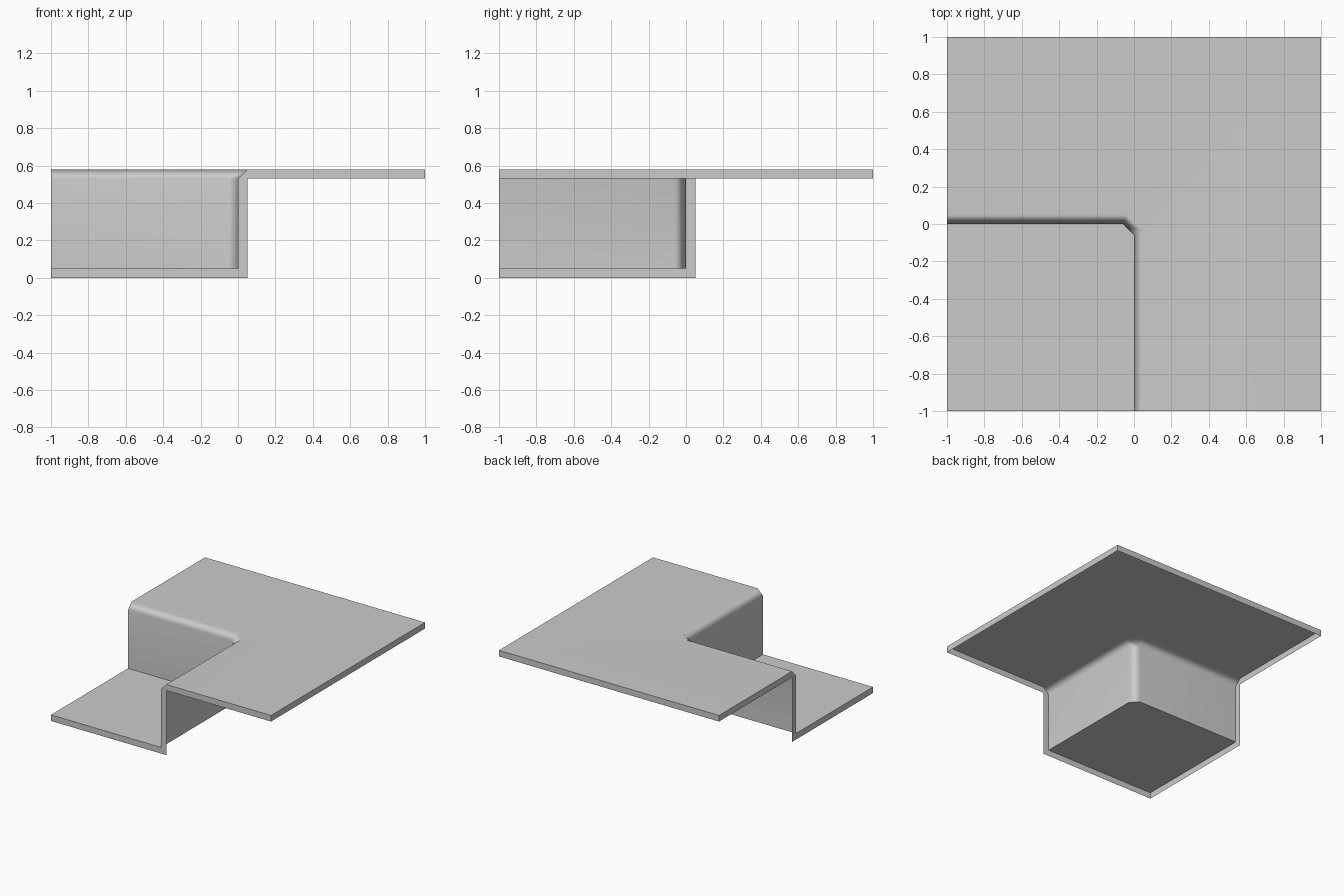
import bpy
import bmesh
import math

cube = bpy.data.objects.get("Cube")
if cube:
    bpy.data.objects.remove(cube, do_unlink=True)

# Main dimensions
T = 0.05                 # rim depth and chamfer width
TOP = 0.58               # upper plate height
LIP = TOP - T
CUT = 0.06               # cut across the vertical wall corner

grey = bpy.data.materials.new("plain_grey")
grey.use_nodes = True
colour = (0.6, 0.6, 0.6, 1)
grey.diffuse_color = colour
grey.node_tree.nodes["Principled BSDF"].inputs["Base Color"].default_value = colour

bm = bmesh.new()


def face(points):
    return bm.faces.new([bm.verts.new(p) for p in points])


def raised(path, z):
    return [(x, y, z) for x, y in path]


def bridge(a, b):
    for i in range(len(a) - 1):
        face([a[i], a[i + 1], b[i + 1], b[i]])


# Wall path with its cut corner, and the chamfer's upper path
wall = [(-1, 0), (-CUT, 0), (0, -CUT), (0, -1)]
inner = T - CUT * 0.6
brim = [(-1, T), (-CUT + T * 0.4, T), (T, -CUT + T * 0.4), (T, -1)]

# Sunken floor, walls, chamfer and L-shaped plate
floor = face(raised(wall + [(-1, -1)], T))
bridge(raised(wall, T), raised(wall, LIP))
bridge(raised(wall, LIP), raised(brim, TOP))
face(raised(brim + [(1, -1), (1, 1), (-1, 1)], TOP))

# Stepped rims on the two open sides
for place in (lambda a, z: (a, -1, z), lambda a, z: (-1, a, z)):
    for strip in ([(-1, T), (0, T), (T, 0), (-1, 0)],
                  [(0, T), (0, LIP), (T, LIP), (T, 0)],
                  [(0, LIP), (T, TOP), (T, LIP)],
                  [(T, TOP), (1, TOP), (1, LIP), (T, LIP)]):
        face([place(a, z) for a, z in strip])

# Straight rims on the two outer sides
outer = [(1, -1), (1, 1), (-1, 1)]
bridge(raised(outer, LIP), raised(outer, TOP))

bmesh.ops.remove_doubles(bm, verts=bm.verts, dist=0.0001)
bmesh.ops.recalc_face_normals(bm, faces=bm.faces)
floor = min((f for f in bm.faces if abs(f.normal.z) > 0.9),
            key=lambda f: f.calc_center_median().z)
if floor.normal.z < 0:
    bmesh.ops.reverse_faces(bm, faces=bm.faces)

mesh = bpy.data.meshes.new("corner_step_tile")
bm.to_mesh(mesh)
bm.free()
mesh.materials.append(grey)
tile = bpy.data.objects.new("corner_step_tile", mesh)
bpy.context.collection.objects.link(tile)

# Smooth chamfers, sharp rims
bpy.ops.object.select_all(action="DESELECT")
tile.select_set(True)
bpy.context.view_layer.objects.active = tile
bpy.ops.object.shade_smooth_by_angle(angle=math.radians(60))
weighted = tile.modifiers.new("weighted_normals", "WEIGHTED_NORMAL")
weighted.keep_sharp = True
